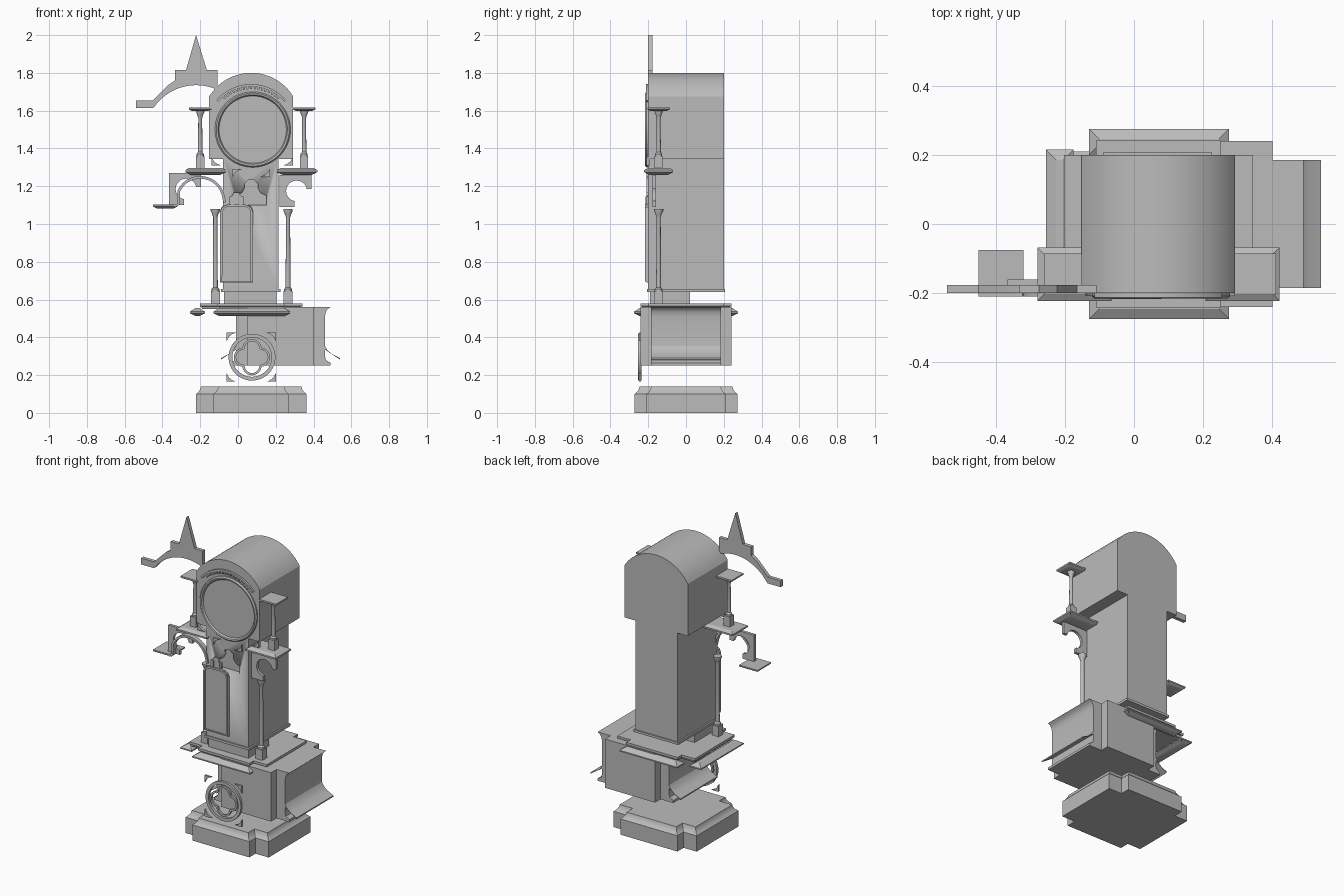
import bpy, bmesh
from math import sin, cos, pi, radians
from mathutils import Matrix

if "Cube" in bpy.data.objects:
    bpy.data.objects.remove(bpy.data.objects["Cube"])

grey = bpy.data.materials.new("plain grey")
grey.use_nodes = True
grey.diffuse_color = (0.5, 0.5, 0.5, 1)
grey.node_tree.nodes["Principled BSDF"].inputs["Base Color"].default_value = (0.5, 0.5, 0.5, 1)


def finish(name, bm, smooth=True):
    bmesh.ops.recalc_face_normals(bm, faces=bm.faces)
    me = bpy.data.meshes.new(name)
    bm.to_mesh(me)
    bm.free()
    if smooth:
        for p in me.polygons:
            p.use_smooth = True
        me.set_sharp_from_angle(angle=radians(30))
    me.materials.append(grey)
    ob = bpy.data.objects.new(name, me)
    bpy.context.collection.objects.link(ob)
    return ob


def loft(name, levels, matrix=None):
    """Skin stacked outlines, given as (height, points), and cap the ends."""
    bm = bmesh.new()
    rings = [[bm.verts.new((x, y, z)) for x, y in pts] for z, pts in levels]
    for a, b in zip(rings, rings[1:]):
        for i in range(len(a)):
            j = (i + 1) % len(a)
            bm.faces.new((a[i], a[j], b[j], b[i]))
    bm.faces.new(rings[0])
    bm.faces.new(rings[-1])
    if matrix:
        bm.transform(matrix)
    return finish(name, bm)


def front_matrix(y, x=0, z=0):
    """Stand a flat shape upright so that its height points to the front."""
    return Matrix.Translation((x, y, z)) @ Matrix.Rotation(pi / 2, 4, 'X')


def prism(name, pts, y0, y1, x=0, z=0):
    return loft(name, [(0, pts), (y1 - y0, pts)], front_matrix(y1, x, z))


def rect(x0, x1, y0, y1, d=0):
    return [(x0 + d, y0 + d), (x1 - d, y0 + d), (x1 - d, y1 - d), (x0 + d, y1 - d)]


def box(name, x0, x1, y0, y1, z0, z1):
    return loft(name, [(z, rect(x0, x1, y0, y1)) for z in (z0, z1)])


def moulding(name, area, steps):
    return loft(name, [(z, rect(*area, d)) for z, d in steps])


def cross(cx, ax, ay, bx, by, d):
    """Plan with a projection on each side."""
    ax, ay, bx, by = ax - d, ay - d, bx - d, by - d
    q = [(bx, by), (ax, by), (ax, ay)]
    q += [(-x, y) for x, y in reversed(q)]
    q += [(-x, -y) for x, y in q]
    return [(cx + x, y) for x, y in q]


def arc(r, a0, a1, n, cx=0, cy=0):
    return [(cx + r * cos(radians(a0 + (a1 - a0) * i / n)),
             cy + r * sin(radians(a0 + (a1 - a0) * i / n))) for i in range(n + 1)]


def lathe(name, profile, matrix, n=24):
    return loft(name, [(h, arc(r, 0, 360, n)[:-1]) for r, h in profile], matrix)


def band(name, path, width, y0, y1, closed=False):
    """Square-section strip that follows a path in the front plane."""
    bm = bmesh.new()
    n, rings = len(path), []
    for i, (x, z) in enumerate(path):
        p = path[(i - 1) % n] if closed or i else path[0]
        q = path[(i + 1) % n] if closed or i < n - 1 else path[-1]
        dx, dz = q[0] - p[0], q[1] - p[1]
        s = width / 2 / (dx * dx + dz * dz) ** 0.5
        rings.append([bm.verts.new((x + k * dz * s, y, z - k * dx * s))
                      for k, y in ((-1, y1), (-1, y0), (1, y0), (1, y1))])
    for i in range(n if closed else n - 1):
        a, b = rings[i], rings[(i + 1) % n]
        for k in range(4):
            bm.faces.new((a[k], a[(k + 1) % 4], b[(k + 1) % 4], b[k]))
    if not closed:
        bm.faces.new(rings[0])
        bm.faces.new(rings[-1])
    return finish(name, bm)


CX = 0.07

# Stepped plinth at the floor
loft("floor_plinth", [(z, cross(CX, 0.2, 0.272, 0.292, 0.21, d)) for z, d in
                      ((0, 0), (0.1, 0), (0.11, 0.012), (0.125, 0.022), (0.14, 0.026))])

# Pedestal box with hollow-curved sides and skirts
BX = 0.225
box("pedestal_body", 0.05, 0.4, -0.24, 0.24, 0.25, 0.56)
side = [(0.265, 0.25), (0.265, 0.265), (0.24, 0.28), (0.235, 0.3), (0.235, 0.51),
        (0.24, 0.535), (0.25, 0.55), (0.265, 0.56)]
prism("pedestal_sides", side + [(-x, z) for x, z in reversed(side)], -0.185, 0.185, BX)
skirt = [(0.235, 0.355), (0.25, 0.33), (0.275, 0.31), (0.315, 0.29), (0.315, 0.282), (0.235, 0.335)]
for word, s in (("left", 1), ("right", -1)):
    prism(word + "_skirt", [(s * x, z) for x, z in skirt], -0.185, 0.185, BX)

# Waist slab and its crown strips
loft("waist_slab", [(z, cross(CX, 0.18, 0.242, 0.272, 0.2, d)) for z, d in
                    ((0.55, 0.012), (0.562, 0.008), (0.565, 0), (0.58, 0))])
crown = ((0.513, 0.03), (0.52, 0.015), (0.528, 0), (0.536, 0), (0.555, 0.03))
moulding("front_crown", (-0.13, 0.275, -0.275, -0.2), crown)
moulding("back_crown", (-0.13, 0.275, 0.2, 0.275), crown)
moulding("right_crown", (-0.255, -0.175, -0.215, 0.215), crown)

# Trunk with a stepped keyhole recess
box("trunk_foot", -0.075, 0.205, -0.19, 0.02, 0.58, 0.645)
box("trunk_skirting", -0.09, 0.225, -0.207, 0.207, 0.64, 0.655)
trunk = box("trunk", -0.08, 0.215, -0.2, 0.2, 0.65, 1.36)
key = [(0.08, 0), (0.08, 0.05), (0.05, 0.065), (0.035, 0.09), (0.035, 0.115), (0.015, 0.135)]
cutter = prism("recess_cutter", key + [(-x, z) for x, z in reversed(key)], -0.3, -0.17, CX, 1.1)
cutter.hide_render = True
cut = trunk.modifiers.new("recess", 'BOOLEAN')
cut.operation = 'DIFFERENCE'
cut.object = cutter
bpy.context.view_layer.objects.active = trunk
bpy.ops.object.modifier_apply(modifier="recess")
bpy.data.objects.remove(cutter)

# Hood with its barrel roof
roof = arc(0.26, 31.2, 148.8, 32, CX, 1.54)
prism("hood", [(-0.1525, 1.345), (0.2925, 1.345)] + roof, -0.2, 0.2)

# Dial and rim
lathe("dial", ((0.2, 0), (0.2, 0.008), (0.193, 0.016), (0.184, 0.014), (0.178, 0.004)),
      front_matrix(-0.2, CX + 0.008, 1.5), 64)

# Dentil arch above the dial
band("dial_arch", arc(0.235, 40, 140, 24, CX, 1.5), 0.012, -0.212, -0.19)
for i in range(17):
    a = 50 + i * 5
    band("dentil", [arc(r, a, a, 1, CX, 1.5)[0] for r in (0.214, 0.232)], 0.01, -0.212, -0.19)

# Corner ornaments round the dial and the wheel
spandrel = [(0, 0), (0.05, 0), (0.03, 0.008), (0.012, 0.022), (0, 0.045)]
for x, z, s, t in ((-0.14, 1.31, 1, 1), (0.29, 1.31, -1, 1), (-0.03, 1.29, 1, -1), (0.17, 1.25, -1, 1)):
    prism("dial_spandrel", [(s * u, t * v) for u, v in spandrel], -0.208, -0.19, x, z)
for s in (1, -1):
    for t in (1, -1):
        prism("wheel_spandrel", [(-s * u, -t * v) for u, v in spandrel], -0.25, -0.238,
              CX + s * 0.13, 0.295 + t * 0.13)

# Wheel with four-lobed tracery
band("wheel_rim", arc(0.114, 0, 360, 48, CX + 0.004, 0.295)[:-1], 0.02, -0.254, -0.236, True)
lobes = []
for k in range(4):
    c = radians(90 * k)
    lobes += arc(0.045, 90 * k - 88, 90 * k + 88, 12, CX + 0.004 + 0.045 * cos(c), 0.295 + 0.045 * sin(c))
band("wheel_tracery", lobes, 0.012, -0.252, -0.238, True)

# Door with a raised frame and a small crown
half = [(0.087, 0.69), (0.087, 1.07), (0.078, 1.09), (0.06, 1.1), (0.038, 1.105), (0.038, 1.145),
        (0.022, 1.15), (0.014, 1.168)]
prism("door", half + [(-x, z) for x, z in reversed(half)], -0.208, -0.198, -0.008)
low = half[:5]
band("door_frame", [(x * 0.93 - 0.008, z + (0.007 if z < 0.7 else -0.006)) for x, z in
                    low + [(-x, z) for x, z in reversed(low)]], 0.012, -0.217, -0.2, True)
for x in (-0.03, 0.014):
    box("door_crown_rib", x - 0.006, x + 0.006, -0.214, -0.2, 1.1, 1.145)

# Columns, ledges and brackets
def column(name, x, z0, z1, r):
    y, top = -0.145, z1 - z0
    box(name + "_block", x - r * 1.8, x + r * 1.8, y - r * 1.8, y + r * 1.8, z0, z0 + 0.065)
    lathe(name, ((r * 1.6, 0.06), (r * 1.6, 0.075), (r, 0.085), (r * 0.85, top - 0.045),
                 (r * 1.2, top - 0.03), (r * 1.9, top - 0.01), (r * 1.9, top)),
          Matrix.Translation((x, y, z0)), 16)


bracket = [(0, 0), (0, -0.17), (0.08, -0.17)] + arc(0.055, 260, 10, 20, 0.09, -0.085)
bracket += [(0.17, -0.075), (0.17, 0)]
for word, xl, xu, xs, xb in (("right", -0.12, -0.2, -0.172, -0.365), ("left", 0.265, 0.35, 0.313, 0.22)):
    column(word + "_trunk_column", xl, 0.58, 1.08, 0.013)
    column(word + "_hood_column", xu, 1.295, 1.605, 0.012)
    moulding(word + "_column_cap", (xu - 0.06, xu + 0.06, -0.205, -0.085),
             ((1.597, 0.02), (1.605, 0.004), (1.608, 0), (1.618, 0)))
    moulding(word + "_ledge", (xs - 0.107, xs + 0.107, -0.222, -0.068),
             ((1.26, 0.03), (1.268, 0.012), (1.275, 0), (1.285, 0), (1.297, 0.02)))
    prism(word + "_bracket", bracket, -0.178, -0.16, xb, 1.27 if xb < 0 else 1.26)

# Loose arched trim and its shelf
moulding("trim_shelf", (-0.45, -0.32, -0.21, -0.075),
         ((1.083, 0.02), (1.09, 0.004), (1.094, 0), (1.102, 0)))
band("trim_arch", [(-0.34, 1.095), (-0.315, 1.105)] + arc(0.125, 155, 15, 20, -0.2, 1.122)
     + [(-0.07, 1.115)], 0.014, -0.21, -0.18)

# Pediment with a spire
pediment = [(-0.54, 1.615), (-0.45, 1.615)] + arc(0.27, 145, 65, 16, -0.222, 1.465)
pediment += [(-0.108, 1.72), (-0.108, 1.815), (-0.165, 1.815), (-0.222, 2), (-0.275, 1.815),
             (-0.333, 1.815), (-0.333, 1.76), (-0.37, 1.735), (-0.41, 1.695), (-0.45, 1.655), (-0.54, 1.655)]
prism("pediment", pediment, -0.2, -0.177)
